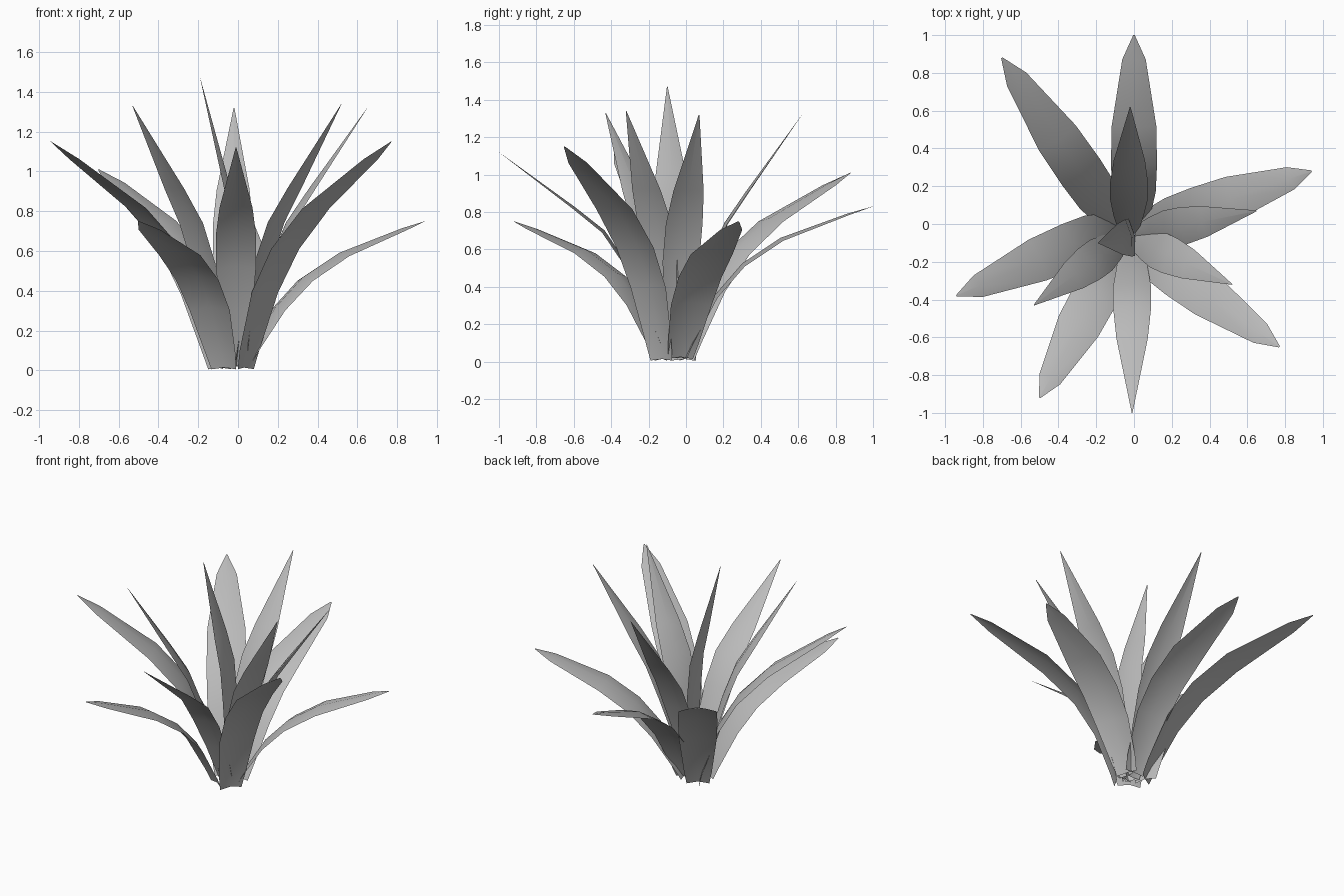
import bpy
import bmesh
from mathutils import Vector

cube = bpy.data.objects.get("Cube")
if cube:
    bpy.data.objects.remove(cube, do_unlink=True)

grey = bpy.data.materials.new("leaf grey")
grey.use_nodes = True
grey.diffuse_color = (0.5, 0.5, 0.5, 1)
grey.node_tree.nodes["Principled BSDF"].inputs["Base Color"].default_value = (0.5, 0.5, 0.5, 1)

# Leaf outlines: distance along the leaf, share of the bow, half width
BLUNT = [(0, 0, 0.07), (0.06, 0.22, 0.085), (0.26, 0.8, 0.115), (0.43, 1, 0.122),
         (0.62, 0.88, 0.118), (0.9, 0.26, 0.062), (1, 0, 0.004)]
POINTED = [(0, 0, 0.05), (0.2, 0.55, 0.08), (0.37, 0.88, 0.1), (0.52, 1, 0.1),
           (0.66, 0.74, 0.083), (1, 0, 0.002)]
RIDGE = 0.09


def leaf(name, outline, base, tip, bow):
    """Arched blade from base to tip with a low ridge along the middle."""
    base, tip = Vector(base), Vector(tip)
    chord = tip - base
    side = chord.cross(Vector((0, 0, 1))).normalized()
    up = side.cross(chord).normalized()
    bm = bmesh.new()
    rows = []
    for t, share, half in outline:
        mid = base + chord * t + up * (bow * share * chord.length)
        rise = up * (RIDGE * half)
        rows.append([bm.verts.new(p) for p in
                     (mid - side * half - rise, mid + rise, mid + side * half - rise)])
    for a, b in zip(rows, rows[1:]):
        for i in range(2):
            bm.faces.new((a[i], a[i + 1], b[i + 1], b[i]))
    bmesh.ops.recalc_face_normals(bm, faces=bm.faces)
    if sum(f.normal.dot(up) for f in bm.faces) < 0:
        bmesh.ops.reverse_faces(bm, faces=bm.faces)
    mesh = bpy.data.meshes.new(name)
    bm.to_mesh(mesh)
    bm.free()
    mesh.materials.append(grey)
    mesh.shade_smooth()
    obj = bpy.data.objects.new(name, mesh)
    bpy.context.collection.objects.link(obj)


# Broad outer leaves
leaf("outer_leaf_back", BLUNT, (0, 0, 0.02), (0, 1, 0.83), 0.15)
leaf("outer_leaf_back_right", BLUNT, (-0.09, 0, 0.01), (-0.7, 0.88, 1.01), 0.135)
leaf("outer_leaf_right", BLUNT, (-0.1, -0.01, 0.01), (-0.94, -0.38, 1.15), 0.13)
leaf("outer_leaf_front_right", BLUNT, (-0.07, -0.13, 0.01), (-0.5, -0.92, 0.75), 0.15)
leaf("outer_leaf_front_left", BLUNT, (0.035, -0.13, 0.01), (0.77, -0.65, 1.15), 0.13)
leaf("outer_leaf_left", BLUNT, (0.03, -0.03, 0.02), (0.94, 0.28, 0.75), 0.13)

# Slim pointed leaves
leaf("pointed_leaf_front", POINTED, (-0.01, -0.1, 0.02), (-0.01, -1, 1.12), 0.115)
leaf("inner_leaf_left", POINTED, (0.01, -0.06, 0.02), (0.65, 0.07, 1.32), 0.072)
leaf("inner_leaf_front_left", POINTED, (0, -0.08, 0.02), (0.52, -0.32, 1.34), 0.072)
leaf("inner_leaf_front_right", POINTED, (-0.06, -0.08, 0.02), (-0.53, -0.43, 1.33), 0.072)
leaf("inner_leaf_back", POINTED, (-0.03, -0.05, 0.02), (-0.02, 0.62, 1.32), 0.065)
leaf("centre_leaf", POINTED, (-0.01, -0.07, 0.06), (-0.19, -0.1, 1.47), 0.06)
